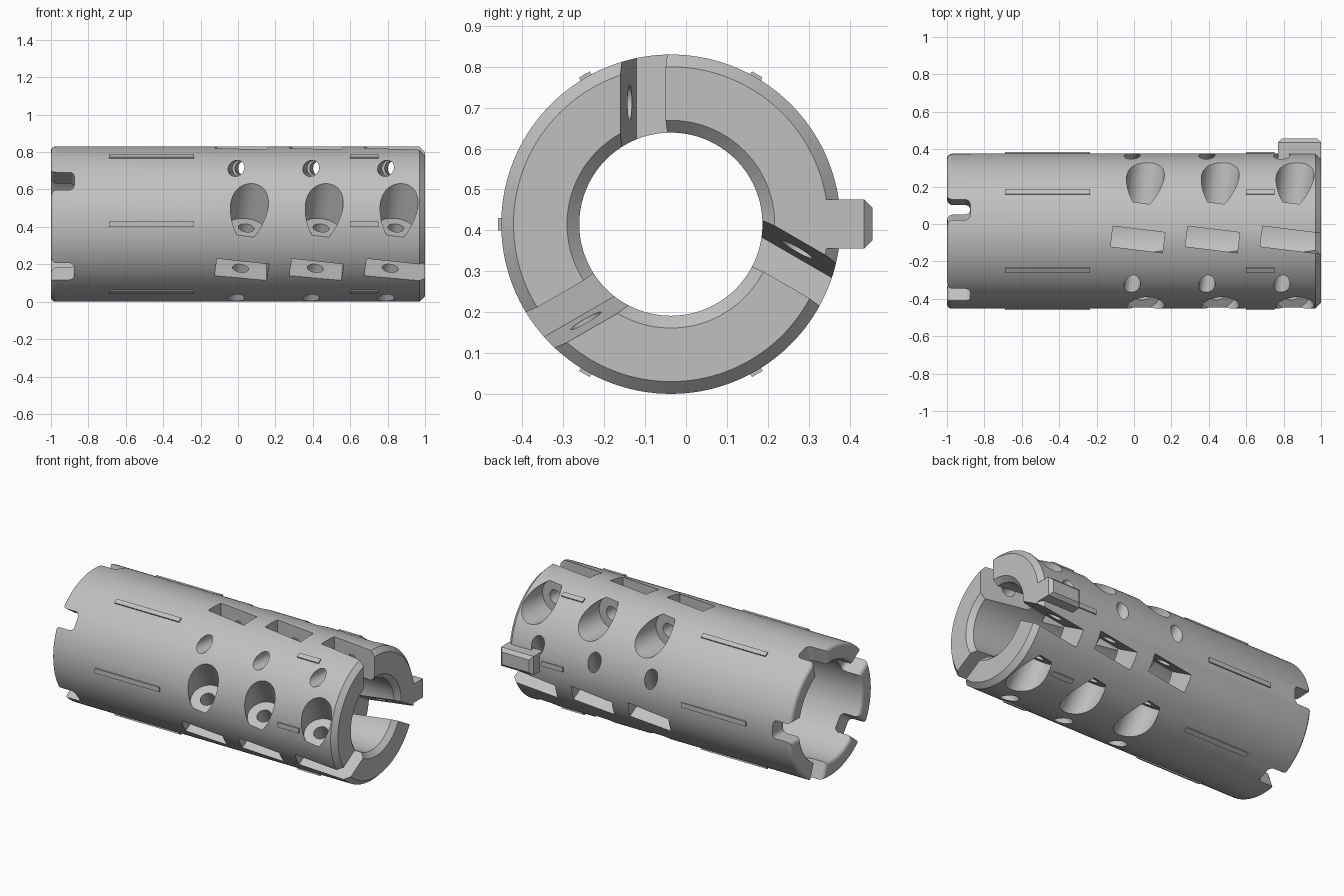
import bpy, bmesh, math
from mathutils import Matrix, Vector

if "Cube" in bpy.data.objects:
    bpy.data.objects.remove(bpy.data.objects["Cube"])

R = 0.415                                   # outer radius
CENTRE = Matrix.Translation((0, -0.037, R))
TILT = Matrix.Rotation(math.radians(-7), 4, 'Z')
STATIONS = [0.02, 0.42, 0.82]

grey = bpy.data.materials.new("light_grey")
grey.use_nodes = True
grey.diffuse_color = (0.53, 0.53, 0.53, 1)
grey.node_tree.nodes["Principled BSDF"].inputs["Base Color"].default_value = grey.diffuse_color


def turn(degrees):
    return Matrix.Rotation(math.radians(degrees), 4, 'X')


def make_object(name, bm):
    bmesh.ops.recalc_face_normals(bm, faces=bm.faces)
    mesh = bpy.data.meshes.new(name)
    bm.to_mesh(mesh)
    bm.free()
    mesh.materials.append(grey)
    ob = bpy.data.objects.new(name, mesh)
    bpy.context.collection.objects.link(ob)
    return ob


def add_box(bm, low, high, matrix):
    low, high = Vector(low), Vector(high)
    shape = Matrix.Translation((low + high) / 2) @ Matrix.Diagonal((*(high - low), 1))
    return bmesh.ops.create_cube(bm, size=1, matrix=matrix @ shape)["verts"]


def add_bore(bm, radius, start, end, height, matrix):
    # Cylinder running along local y
    place = Matrix.Translation((0, (start + end) / 2, height)) @ Matrix.Rotation(math.pi / 2, 4, 'X')
    bmesh.ops.create_cone(bm, cap_ends=True, segments=48, radius1=radius, radius2=radius,
                          depth=end - start, matrix=matrix @ place)


def arc(cx, cy, r, a0, a1, steps=6):
    return [(cx + r * math.cos(math.radians(a0 + (a1 - a0) * i / steps)),
             cy + r * math.sin(math.radians(a0 + (a1 - a0) * i / steps))) for i in range(steps + 1)]


# Hollow body: closed profile (x, radius) spun around the axis
wide, bore, edge = 0.31, 0.224, 0.025
profile = arc(-1 + edge, R - edge, edge, 180, 90)
profile += [(0.97, R), (1, R - 0.03), (1, bore + 0.03), (0.97, bore)]
profile += [(-0.25, bore), (-0.25, wide)]
profile += arc(-1 + edge, wide + edge, edge, 270, 180)
bm = bmesh.new()
segments = 144
rings = []
for s in range(segments):
    m = CENTRE @ turn(360 * s / segments)
    rings.append([bm.verts.new(m @ Vector((x, 0, r))) for x, r in profile])
n = len(profile)
for s in range(segments):
    a, b = rings[s], rings[(s + 1) % segments]
    for i in range(n):
        j = (i + 1) % n
        bm.faces.new((a[i], a[j], b[j], b[i]))
body = make_object("tube_body", bm)

# Three rows of tilted slots, clamp bores and counterbores
slots, bores, seats = bmesh.new(), bmesh.new(), bmesh.new()
for row in range(3):
    for x in STATIONS:
        m = CENTRE @ turn(120 * row) @ Matrix.Translation((x, -0.046, 0)) @ TILT
        far = 0.3 if x == STATIONS[-1] else 0.14
        add_box(slots, (-0.14, -0.055, 0.1), (far, 0.055, 0.55), m)
        add_bore(bores, 0.043, -0.4, 0.4, 0.298, m)
        add_bore(seats, 0.1, 0.196, 0.5, 0.298, m)

# Five flared, rounded notches in the rear rim
half, deep, round_in, flare = 0.057, -0.875, 0.03, 0.03
side = [(-1.1, half + flare), (-1, half + flare)]
side += arc(-1 + flare, half + flare, flare, 180, 270)
side += arc(deep - round_in, half - round_in, round_in, 90, 0)
outline = side + [(x, -t) for x, t in reversed(side)]
notches = bmesh.new()
for k in range(5):
    m = CENTRE @ turn(72 * k - 16)
    face = notches.faces.new([notches.verts.new(m @ Vector((x, t, 0.22))) for x, t in outline])
    top = bmesh.ops.extrude_face_region(notches, geom=[face])["geom"]
    bmesh.ops.translate(notches, verts=[v for v in top if isinstance(v, bmesh.types.BMVert)],
                        vec=m.to_3x3() @ Vector((0, 0, 0.3)))

# Cut everything out of the body
for name, cutter_mesh in (("slot_cutter", slots), ("bore_cutter", bores),
                          ("seat_cutter", seats), ("notch_cutter", notches)):
    cutter = make_object(name, cutter_mesh)
    cutter.hide_render = True
    mod = body.modifiers.new(name, 'BOOLEAN')
    mod.operation = 'DIFFERENCE'
    mod.solver = 'EXACT'
    mod.object = cutter
depsgraph = bpy.context.evaluated_depsgraph_get()
cut_mesh = bpy.data.meshes.new_from_object(body.evaluated_get(depsgraph))
body.modifiers.clear()
body.data = cut_mesh
for ob in [o for o in bpy.data.objects if o.name.endswith("_cutter")]:
    bpy.data.objects.remove(ob)

# Raised ribs around the outside
bm = bmesh.new()
for k in range(6):
    for x0, x1 in ((-0.69, -0.235), (0.6, 0.75)):
        add_box(bm, (x0, -0.015, R - 0.02), (x1, 0.015, R + 0.008), CENTRE @ turn(60 * k + 30))
make_object("raised_ribs", bm)

# Locating tab at the back of the front end
bm = bmesh.new()
verts = add_box(bm, (0.77, 0.377, -0.06), (1, 0.493, 0.06), CENTRE)
outer = max(v.co.y for v in verts) - 0.001
rim = [e for e in bm.edges if all(v.co.y > outer for v in e.verts)]
bmesh.ops.bevel(bm, geom=rim, offset=0.02, segments=1, affect='EDGES')
make_object("locating_tab", bm)

# Smooth the curved body, keep its edges crisp
bpy.ops.object.select_all(action='DESELECT')
body.select_set(True)
bpy.context.view_layer.objects.active = body
bpy.ops.object.shade_smooth_by_angle(angle=math.radians(30))
